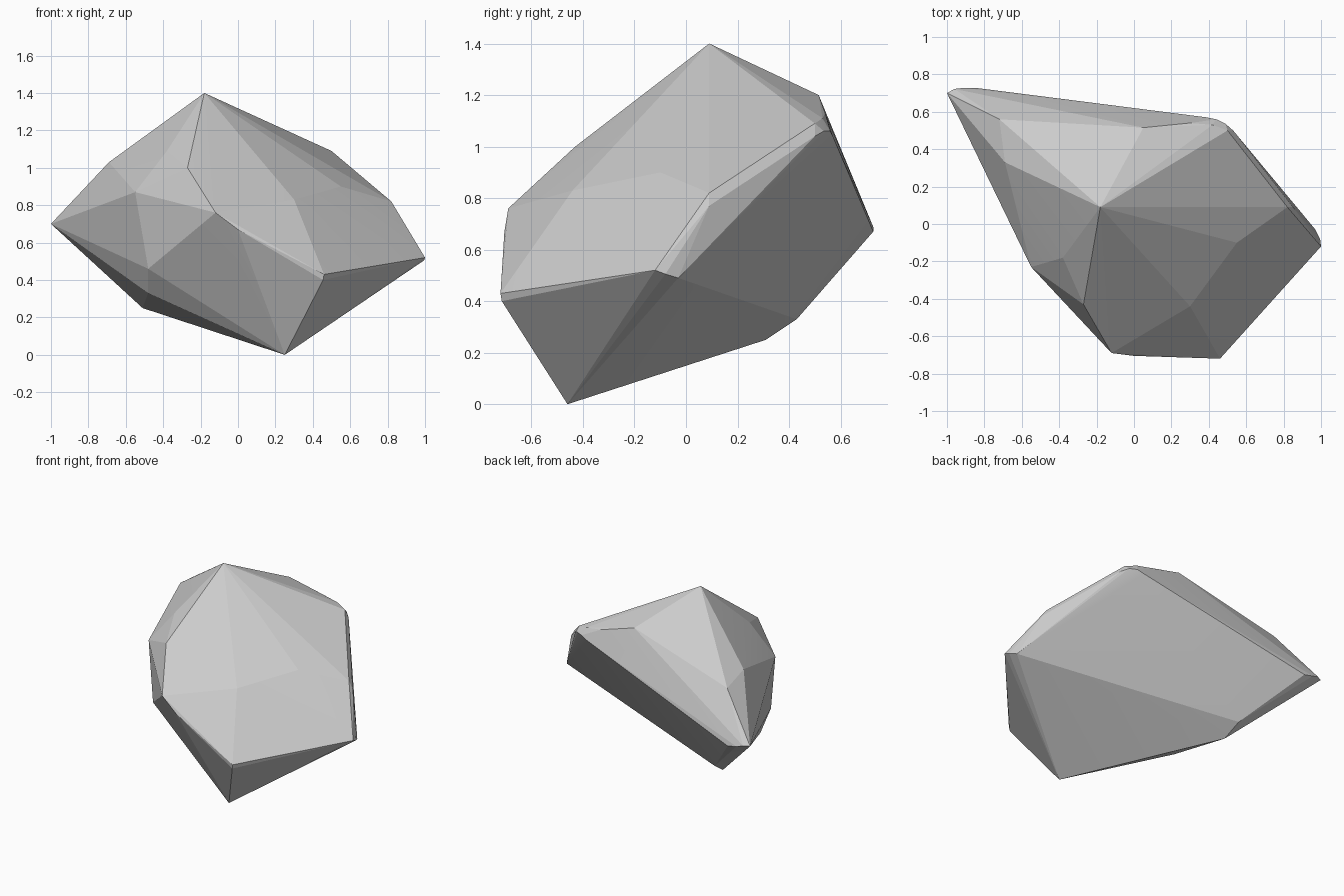
import bpy, bmesh

# Corner points of the faceted boulder; the hull joins them into flat facets
top_corners = [
    (-0.18, 0.09, 1.40), (0.05, 0.515, 1.20), (-0.27, -0.43, 1.00),
    (-0.38, -0.18, 1.09), (-0.69, 0.33, 1.03), (-0.72, 0.56, 0.99),
    (0.30, -0.44, 0.83), (0.55, -0.10, 0.90), (0.82, 0.09, 0.82),
]
side_corners = [
    (-1.00, 0.70, 0.70), (-0.55, -0.23, 0.87), (-0.48, -0.28, 0.46),
    (-0.12, -0.69, 0.76), (0.00, -0.705, 0.67), (0.46, -0.72, 0.43),
    (0.455, -0.715, 0.40), (1.00, -0.12, 0.52),
]
base_corners = [
    (0.25, -0.46, 0.00), (-0.51, 0.31, 0.25),
    (-0.53, 0.43, 0.33), (-0.48, -0.16, 0.33),
]
# Worn, rounded rim along the back
worn_rim = [
    (-0.96, 0.722, 0.70), (-0.91, 0.728, 0.685), (-0.84, 0.727, 0.67),
    (0.30, 0.54, 1.13), (0.42, 0.53, 1.11), (0.50, 0.50, 1.09),
    (0.49, 0.535, 1.06), (0.44, 0.56, 1.06), (0.39, 0.57, 1.04),
    (0.53, 0.50, 1.04), (0.85, 0.09, 0.77), (0.995, -0.08, 0.505),
    (0.97, -0.03, 0.49),
]

bm = bmesh.new()
for p in top_corners + side_corners + base_corners + worn_rim:
    bm.verts.new(p)
hull = bmesh.ops.convex_hull(bm, input=bm.verts[:])
loose = [v for v in bm.verts if not v.link_faces]
bmesh.ops.delete(bm, geom=loose, context='VERTS')
bmesh.ops.recalc_face_normals(bm, faces=bm.faces[:])

mesh = bpy.data.meshes.new("boulder")
bm.to_mesh(mesh)
bm.free()
boulder = bpy.data.objects.new("boulder", mesh)
bpy.context.collection.objects.link(boulder)

# Soften only the shallow creases, keep the facets crisp
bpy.context.view_layer.objects.active = boulder
boulder.select_set(True)
bpy.ops.object.shade_smooth_by_angle(angle=0.1)
